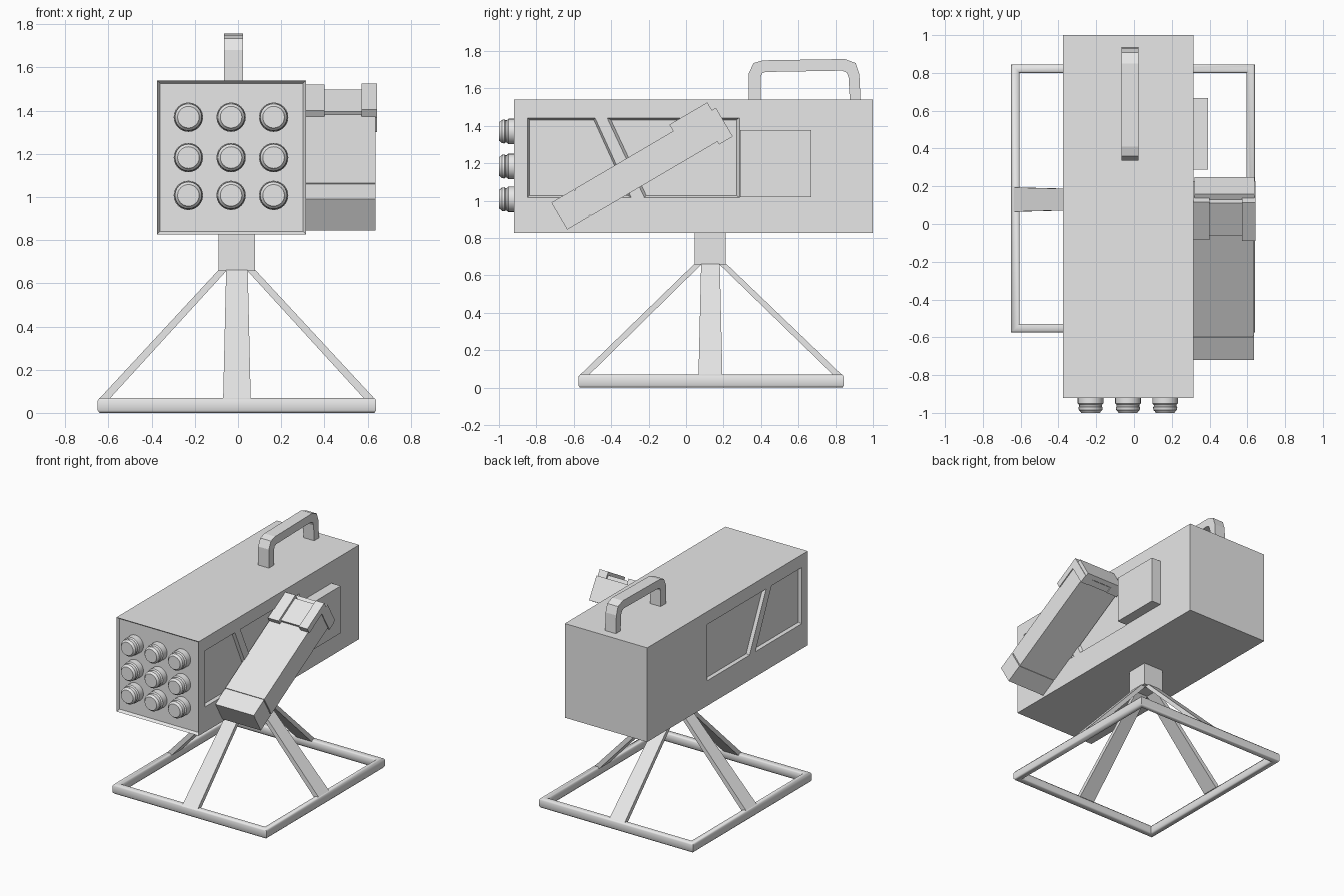
import bpy, bmesh, math
from mathutils import Vector

cube = bpy.data.objects.get("Cube")
if cube:
    bpy.data.objects.remove(cube, do_unlink=True)

grey = bpy.data.materials.new("plain grey")
grey.use_nodes = True
grey.diffuse_color = (0.8, 0.8, 0.8, 1)
grey.node_tree.nodes["Principled BSDF"].inputs["Base Color"].default_value = (0.8, 0.8, 0.8, 1)


def finish(name, bm, smooth=None):
    bmesh.ops.recalc_face_normals(bm, faces=bm.faces)
    mesh = bpy.data.meshes.new(name)
    bm.to_mesh(mesh)
    bm.free()
    mesh.materials.append(grey)
    ob = bpy.data.objects.new(name, mesh)
    bpy.context.collection.objects.link(ob)
    if smooth:
        bpy.ops.object.select_all(action="DESELECT")
        ob.select_set(True)
        bpy.context.view_layer.objects.active = ob
        bpy.ops.object.shade_smooth_by_angle(angle=math.radians(smooth))
    return ob


def loft(name, rings, cap=True, loop=False, smooth=None):
    """Skin a list of equal-sized vertex rings."""
    bm = bmesh.new()
    vs = [[bm.verts.new(p) for p in ring] for ring in rings]
    n = len(vs[0])
    pairs = list(zip(vs, vs[1:])) + ([(vs[-1], vs[0])] if loop else [])
    for a, b in pairs:
        for i in range(n):
            j = (i + 1) % n
            bm.faces.new((a[i], a[j], b[j], b[i]))
    if cap and not loop:
        bm.faces.new(vs[0])
        bm.faces.new(vs[-1])
    return finish(name, bm, smooth)


def prism(name, pts, x0, x1, smooth=None):
    """Extrude a side (y, z) outline along x."""
    return loft(name, [[(x, y, z) for y, z in pts] for x in (x0, x1)], smooth=smooth)


def rect(a0, a1, b0, b1):
    return [(a0, b0), (a1, b0), (a1, b1), (a0, b1)]


def box(name, x0, x1, y0, y1, z0, z1):
    return prism(name, rect(y0, y1, z0, z1), x0, x1)


# Launcher housing with a recessed front
LEFT, RIGHT = -0.375, 0.315
body = box("housing", LEFT, RIGHT, -0.92, 1.0, 0.827, 1.54)
bm = bmesh.new()
bm.from_mesh(body.data)
bm.normal_update()
front = [f for f in bm.faces if f.normal.y < -0.9]
bmesh.ops.inset_region(bm, faces=front, thickness=0.02, depth=0)
for v in front[0].verts:
    v.co.y += 0.02
bm.to_mesh(body.data)
bm.free()

# Sunken side panels with sloping rims, on both sides
panels = [
    [(-0.85, 1.015), (-0.29, 1.015), (-0.485, 1.445), (-0.85, 1.445)],
    [(-0.225, 1.015), (0.288, 1.015), (0.288, 1.445), (-0.426, 1.445)],
]
for pts in panels:
    mid = sum((Vector(p) for p in pts), Vector((0, 0))) / 4
    for wall, out in ((RIGHT, 1), (LEFT, -1)):
        rings = []
        for depth, scale in ((0.02, 1.04), (-0.02, 0.94)):
            rings.append([(wall + out * depth, *(mid + (Vector(p) - mid) * scale)) for p in pts])
        cutter = loft("panel_cutter", rings)
        cutter.hide_render = True
        mod = body.modifiers.new("panel", "BOOLEAN")
        mod.operation, mod.object, mod.solver = "DIFFERENCE", cutter, "EXACT"
        bpy.context.view_layer.objects.active = body
        bpy.ops.object.modifier_apply(modifier=mod.name)
        bpy.data.objects.remove(cutter, do_unlink=True)

# Nine stepped tube noses
nose = [(-0.89, 0.068), (-0.95, 0.068), (-0.958, 0.06), (-0.966, 0.06),
        (-0.97, 0.064), (-0.985, 0.062), (-0.992, 0.054), (-1.0, 0.05)]
for x in (-0.23, -0.032, 0.165):
    for z in (1.37, 1.183, 1.008):
        turns = [math.tau * i / 24 for i in range(24)]
        loft("tube_nose", [[(x + r * math.cos(t), y, z + r * math.sin(t)) for t in turns]
                           for y, r in nose], smooth=40)

# Carrying handle
outer = [(0.335, 1.53), (0.335, 1.68), (0.36, 1.735), (0.41, 1.75),
         (0.85, 1.757), (0.908, 1.735), (0.928, 1.675), (0.935, 1.53)]
inner = [(0.398, 1.53), (0.398, 1.66), (0.405, 1.68), (0.425, 1.688),
         (0.835, 1.695), (0.86, 1.685), (0.87, 1.66), (0.878, 1.53)]
loft("carry_handle", [[(-0.066, *o), (0.024, *o), (0.024, *i), (-0.066, *i)]
                      for o, i in zip(outer, inner)])

# Side plate
box("side_plate", RIGHT - 0.01, 0.393, 0.288, 0.668, 1.02, 1.377)

# Tilted sight unit, laid out along its own length (u) and thickness (v)
tilt = math.radians(30.4)
along = Vector((math.cos(tilt), math.sin(tilt)))
up = Vector((-along.y, along.x))
start = Vector((-0.635, 0.845))


def tilted(name, pts, x0, x1):
    prism(name, [tuple(start + along * u + up * v) for u, v in pts], x0, x1)


tilted("sight_front_cap", rect(0, 0.139, 0, 0.168), 0.31, 0.636)
tilted("sight_core", rect(0.13, 0.16, 0.006, 0.162), 0.31, 0.63)
tilted("sight_body", rect(0.147, 0.935, 0, 0.168), 0.31, 0.636)


def hook(u0, u1, low, top):
    return [(u0, 0.16), (0.93, 0.16), (0.93, low), (u1, low), (u1, top), (u0, top)]


tilted("sight_inner_clamp", hook(0.755, 0.99, -0.018, 0.202), 0.31, 0.4)
tilted("sight_outer_clamp", hook(0.755, 0.99, -0.018, 0.208), 0.572, 0.643)
tilted("sight_middle_clamp", hook(0.775, 0.975, -0.01, 0.185), 0.39, 0.58)
tilted("sight_end_plate", rect(0.98, 1.015, -0.018, 0.16), 0.32, 0.638)

# Mounting post
CX, CY = -0.005, 0.13
box("mounting_post", CX - 0.085, CX + 0.083, CY - 0.085, CY + 0.08, 0.658, 0.835)

# Ground frame: one mitred bar profile swept round a rectangle
profile = [(0, 0.012), (0, 0.058), (0.008, 0.07), (0.037, 0.07),
           (0.045, 0.058), (0.045, 0.012), (0.037, 0), (0.008, 0)]
corners = [(-0.65, -0.575, 1, 1), (0.64, -0.575, -1, 1),
           (0.64, 0.845, -1, -1), (-0.65, 0.845, 1, -1)]
loft("ground_frame", [[(x + sx * d, y + sy * d, z) for d, z in profile]
                      for x, y, sx, sy in corners], loop=True, smooth=60)

# Four tapered legs from the post down to the frame
for dx, dy, reach in ((1, 0, 0.643), (-1, 0, 0.643), (0, 1, 0.713), (0, -1, 0.705)):
    out, side = Vector((dx, dy, 0)), Vector((-dy, dx, 0))
    rings = []
    for far, thick, half, z in ((reach, 0.048, 0.064, 0.06), (0.085, 0.04, 0.05, 0.662)):
        base = Vector((CX, CY, z))
        rings.append([base + out * d + side * s for d, s in
                      ((far, half), (far, -half), (far - thick, -half), (far - thick, half))])
    loft("leg", rings)
